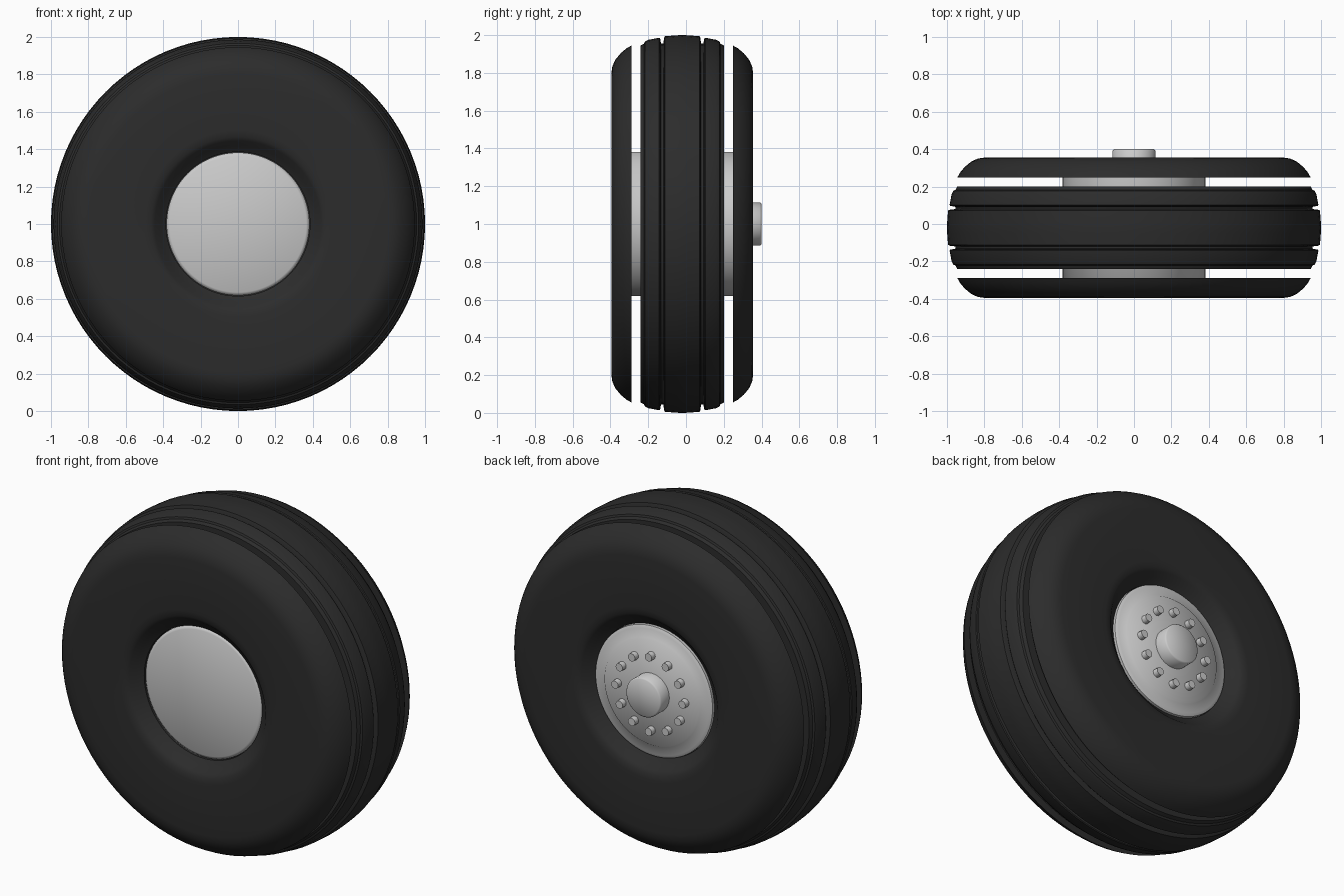
import bpy, bmesh, math
from mathutils import Matrix, Vector

if "Cube" in bpy.data.objects:
    bpy.data.objects.remove(bpy.data.objects["Cube"])

SEG = 96
AXIS_Z = 1.0      # wheel axle height
MID = -0.02       # tyre centre plane along y

rubber = bpy.data.materials.new("rubber")
rubber.diffuse_color = (0.025, 0.025, 0.025, 1)
rubber.use_nodes = True
rubber.node_tree.nodes["Principled BSDF"].inputs["Base Color"].default_value = rubber.diffuse_color


def finish(bm, name, mat=None, angle=35, recalc=True):
    if recalc:
        bmesh.ops.recalc_face_normals(bm, faces=bm.faces)
    me = bpy.data.meshes.new(name)
    bm.to_mesh(me)
    bm.free()
    ob = bpy.data.objects.new(name, me)
    bpy.context.collection.objects.link(ob)
    if mat:
        me.materials.append(mat)
    bpy.context.view_layer.objects.active = ob
    ob.select_set(True)
    bpy.ops.object.shade_smooth_by_angle(angle=math.radians(angle))
    ob.select_set(False)
    return ob


def lathe(name, profile, mat=None, closed=True, angle=35):
    """Revolve (radius, y) points around the axle."""
    bm = bmesh.new()
    vs = [bm.verts.new((0, y, AXIS_Z + r)) for r, y in profile]
    pairs = list(zip(vs, vs[1:]))
    if closed:
        pairs.append((vs[-1], vs[0]))
    es = [bm.edges.new(p) for p in pairs]
    bmesh.ops.spin(bm, geom=vs + es, cent=(0, 0, AXIS_Z), axis=(0, 1, 0),
                   angle=math.tau, steps=SEG, use_duplicate=False)
    bmesh.ops.remove_doubles(bm, verts=bm.verts, dist=1e-4)
    return finish(bm, name, mat, angle)


# sidewalls: one rounded ring on each side, split from the tread by an open gap
side = [(0.385, 0.268), (0.945, 0.268), (0.93, 0.295), (0.905, 0.325),
        (0.87, 0.354), (0.835, 0.370), (0.80, 0.375), (0.50, 0.375),
        (0.465, 0.371), (0.445, 0.358), (0.42, 0.33), (0.385, 0.305)]
for s, label in ((-1, "front"), (1, "back")):
    lathe(label + "_sidewall", [(r, MID + s * y) for r, y in side], rubber)
    # thin ply inside the gap
    lathe(label + "_gap_ply", [(0.38, MID + s * 0.246), (0.925, MID + s * 0.246)],
          rubber, closed=False)

# tread: crowned band with two grooves, mirrored about the centre plane
half = [(0.999, 0.03), (0.994, 0.092), (0.985, 0.096), (0.955, 0.100),
        (0.955, 0.112), (0.982, 0.117), (0.986, 0.122), (0.975, 0.18),
        (0.966, 0.197), (0.955, 0.202), (0.945, 0.221), (0.385, 0.221)]
tread = [(r, MID - y) for r, y in reversed(half)] + [(1.0, MID)] + \
        [(r, MID + y) for r, y in half]
lathe("tread", tread, rubber, angle=30)

# rim drum: flat front disc, back disc with a shallow raised face
lathe("rim", [(0, -0.325), (0.365, -0.325), (0.382, -0.315), (0.382, 0.298),
              (0.365, 0.307), (0.315, 0.312), (0.308, 0.320), (0, 0.320)],
      closed=False, angle=60)

# hub cap
lathe("hub_cap", [(0, 0.30), (0.115, 0.30), (0.115, 0.392), (0.107, 0.40), (0, 0.40)],
      closed=False, angle=60)

# ring of twelve wheel nuts
bm = bmesh.new()
for i in range(12):
    a = math.tau * i / 12
    pos = Vector((0.22 * math.cos(a), 0.327, AXIS_Z + 0.22 * math.sin(a)))
    bmesh.ops.create_cone(bm, cap_ends=True, segments=12, radius1=0.025, radius2=0.023,
                          depth=0.05,
                          matrix=Matrix.Translation(pos) @ Matrix.Rotation(-math.pi / 2, 4, 'X'))
finish(bm, "wheel_nuts", angle=60)
